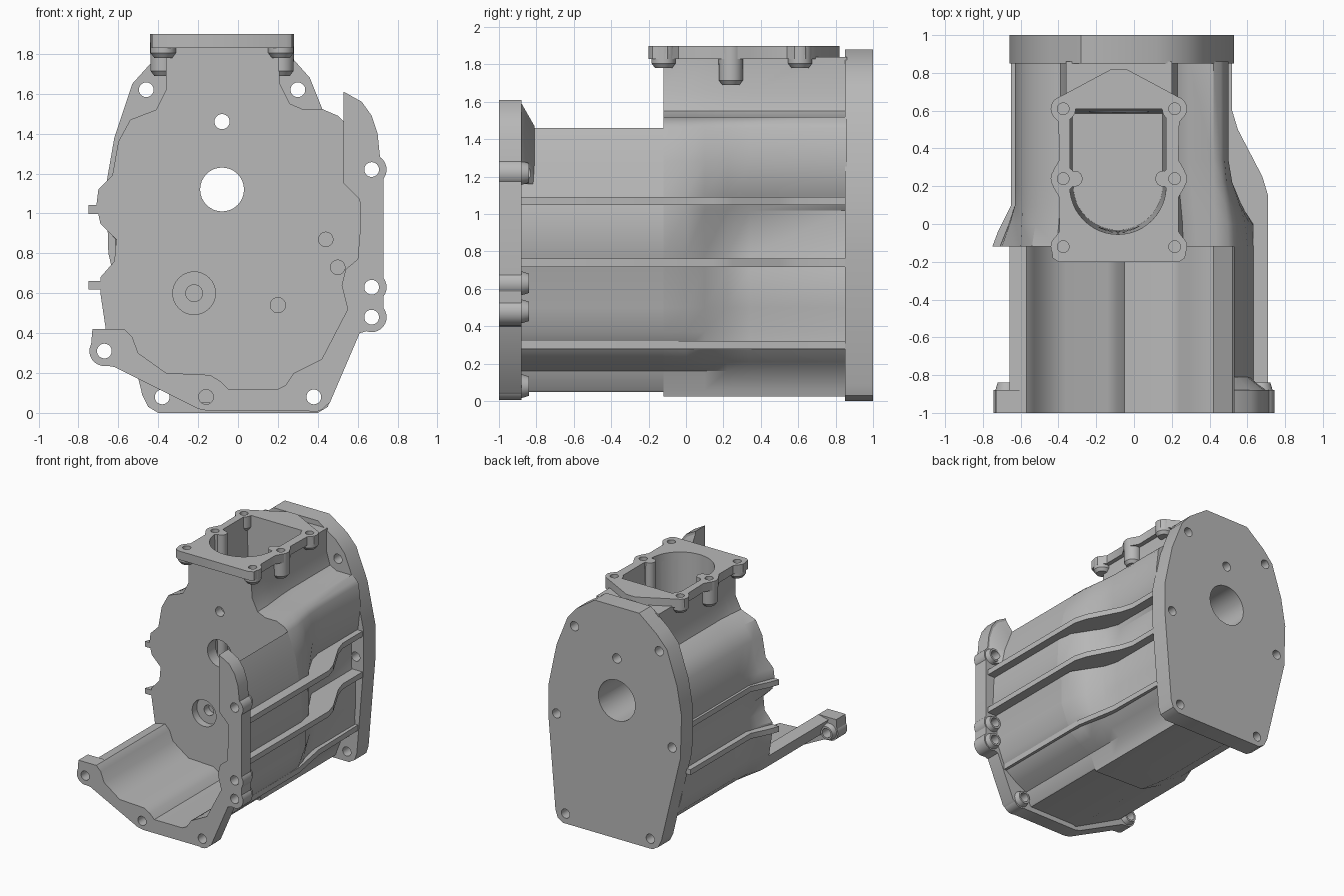
import bpy, bmesh, math

if "Cube" in bpy.data.objects:
    bpy.data.objects.remove(bpy.data.objects["Cube"], do_unlink=True)

metal = bpy.data.materials.new("cast metal grey")
metal.use_nodes = True
GREY = (0.48, 0.48, 0.48, 1)
metal.diffuse_color = GREY
metal.node_tree.nodes["Principled BSDF"].inputs["Base Color"].default_value = GREY


def loft(name, rings):
    """Closed solid through matching rings of 3D points."""
    bm = bmesh.new()
    loops = [[bm.verts.new(p) for p in ring] for ring in rings]
    n = len(loops[0])
    for a, b in zip(loops, loops[1:]):
        for i in range(n):
            j = (i + 1) % n
            bm.faces.new((a[i], a[j], b[j], b[i]))
    bm.faces.new(loops[0])
    bm.faces.new(loops[-1])
    bmesh.ops.recalc_face_normals(bm, faces=bm.faces)
    mesh = bpy.data.meshes.new(name)
    bm.to_mesh(mesh)
    bm.free()
    mesh.materials.append(metal)
    obj = bpy.data.objects.new(name, mesh)
    bpy.context.collection.objects.link(obj)
    return obj


def place(u, v, w, axis):
    return (u, w, v) if axis == "y" else (u, v, w)


def prism(name, pts, start, end, axis="y"):
    return loft(name, [[place(u, v, w, axis) for u, v in pts] for w in (start, end)])


def circle(u, v, r, n=32):
    return [(u + r * math.cos(math.tau * i / n), v + r * math.sin(math.tau * i / n)) for i in range(n)]


def cut(targets, cutter):
    cutter.hide_render = True
    for obj in targets:
        mod = obj.modifiers.new("cut", "BOOLEAN")
        mod.operation, mod.solver, mod.object = "DIFFERENCE", "EXACT", cutter
        bpy.context.view_layer.objects.active = obj
        bpy.ops.object.modifier_apply(modifier=mod.name)
    bpy.data.objects.remove(cutter, do_unlink=True)


def drill(targets, u, v, r, start, end, axis="y"):
    cut(targets, prism("drill", circle(u, v, r), start, end, axis))


# Housing section: front x, height, rear x
SECTION = [
    (-.36, 1.84, -.36), (-.36, 1.62, -.36), (-.41, 1.52, -.39), (-.54, 1.47, -.51),
    (-.6, 1.36, -.59), (-.63, 1.19, -.62), (-.7, 1.12, -.63), (-.71, 1.04, -.63),
    (-.69, .95, -.62), (-.61, .87, -.615), (-.62, .76, -.61), (-.69, .68, -.61),
    (-.69, .6, -.59), (-.66, .4, -.56), (-.6, .27, -.52), (-.45, .19, -.45),
    (-.18, .04, -.22), (.28, .025, .28), (.29, .06, .29), (.33, .16, .33), (.43, .21, .4),
    (.53, .28, .46), (.57, .37, .45), (.62, .5, .46), (.62, .7, .46),
    (.66, .78, .42), (.65, 1.02, .42), (.63, 1.1, .48), (.6, 1.28, .5),
    (.53, 1.46, .48), (.5, 1.49, .46), (.43, 1.52, .42), (.33, 1.52, .29),
    (.26, 1.55, .23), (.21, 1.65, .2), (.2, 1.84, .2)]

# Housing, flared at the front on the left and narrowing to the rear on the right
rings = []
for y, left, right in ((-.12, 0, 0), (0, .6, .1), (.1, 1, .4), (.22, 1, .8), (.34, 1, 1), (.86, 1, 1)):
    rings.append([(a + (b - a) * (left if a < 0 else right), y, z) for a, z, b in SECTION])
body = loft("housing", rings)

# Rear flange
rear = prism("rear_flange", [
    (-.28, 1.88), (.12, 1.88), (.28, 1.77), (.36, 1.68), (.46, 1.43), (.53, 1.1), (.53, .8),
    (.47, .09), (.45, .03), (.4, 0), (-.4, 0), (-.45, .03), (-.48, .09), (-.65, .8), (-.66, 1.15),
    (-.62, 1.38), (-.53, 1.65), (-.44, 1.75)], .85, 1)
for x, z in ((-.46, 1.62), (.3, 1.62), (-.38, .08), (.38, .08), (.46, .87), (-.575, .87)):
    drill([rear], x, z, .037, .7, 1.2)

# Open trough in front of the housing and its front flange
inner = [(.53, 1.15), (.57, 1.11), (.61, 1.07), (.615, .95), (.6, .77), (.54, .72), (.52, .64),
         (.55, .52), (.42, .27), (.28, .2), (.24, .14), (.2, .12), (-.05, .12), (-.09, .16),
         (-.14, .19), (-.36, .2), (-.5, .3), (-.53, .38), (-.57, .42)]
prism("trough", [(x, max(z, .05)) for x, z, _ in SECTION[13:30]] + inner, -.9, -.12)
front = prism("front_flange", [
    (-.73, .42), (-.74, .3), (-.68, .24), (-.62, .23), (-.42, .13), (-.2, .02), (-.15, .01),
    (.4, .01), (.46, .05), (.61, .4), (.72, .43), (.73, .5), (.73, 1.2), (.71, 1.3), (.7, 1.4),
    (.67, 1.49), (.62, 1.56), (.53, 1.61)] + inner, -1, -.88)
horn = [[(.53, 1.61), (.62, 1.56), (.67, 1.49), (.7, 1.4), (.71, 1.3), (.7, 1.16), (.54, 1.16)],
        [(.53, 1.47), (.55, 1.42), (.565, 1.38), (.58, 1.34), (.6, 1.28), (.61, 1.16), (.54, 1.16)]]
web = loft("flange_horn_web", [[(x, y, z) for x, z in pts] for y, pts in zip((-.89, -.81), horn)])
for x, z in ((.67, 1.22), (.67, .63), (.67, .48), (.38, .08), (-.67, .31), (-.16, .08)):
    parts = [front, web]
    if x != -.16:
        parts.append(prism("front_lug", circle(x, z, .075), -1, -.88))
        parts.append(loft("front_lug_spotface", [[(u, y, v) for u, v in circle(x, z, r)]
                                                 for r, y in ((.07, -.9), (.052, -.84))]))
    drill(parts, x, z, .037, -1.2, -.8)

# Side ribs
RIGHT = [(.71, -.9), (.71, .15), (.68, .25), (.55, .5), (.52, .6), (.52, .87)]
LEFT = [(-.75, -.12), (-.72, -.04), (-.65, .1), (-.65, .87)]


def rib(name, path, z, inward):
    pts = path + [(x + inward, y) for x, y in reversed(path)]
    prism(name, pts, z - .022, z + .022, "z")


# The right ribs reach back to the narrower wall behind the bend
for z in (1.07, .74):
    prism("right_rib", RIGHT + [(.42, .87), (.42, .34), (.5, .2), (.63, 0), (.63, -.9)],
          z - .022, z + .022, "z")
rib("right_lower_rib", [(.55, -.9), (.55, 0), (.49, .34), (.48, .87)], .3, -.07)
for z in (1.02, .64):
    rib("left_rib", LEFT, z, .08)

# Top mounting flange, mirrored about its own centre line
CX = -.08
half = [(.04, .82), (.32, .67), (.355, .64), (.355, .58), (.32, .54), (.315, .34), (.35, .28),
        (.35, .2), (.315, .14), (.315, -.04), (.36, -.1), (.35, -.18), (.32, -.2)]
outline = [(CX + x, y) for x, y in half] + [(CX - x, y) for x, y in reversed(half)]
top = prism("top_flange", outline, 1.83, 1.9, "z")

# D-shaped tapering pocket, open at the top
FLOOR = .8
arc = [(-.085 + .255 * math.cos(a), .2 + .255 * math.sin(a))
       for a in (-math.pi * i / 24 for i in range(25))]
pocket = [(-.34, .61), (.17, .61)] + arc
cut([top, body], loft("pocket", [
    [(-.085 + (x + .085) * s, .27 + (y - .27) * s, z) for x, y in pocket]
    for s, z in ((.93, FLOOR), (1, 1.9), (1.01, 2))]))

# Shaft bore, wider at the rear, with pilot bore and blind holes
drill([body], CX, 1.12, .11, -.5, .2)
drill([body, rear], CX, 1.12, .165, .4, 1.2)
drill([body, rear], CX, 1.46, .038, -.5, 1.2)
for x, z, r in ((.44, .87, .036), (.5, .73, .036), (.2, .54, .038), (-.22, .6, .107)):
    drill([body], x, z, r, -.3, -.06)
drill([body], -.22, .6, .042, -.3, 0)

# Bolt bosses under the top flange, and ribs bulging into the pocket
for side in (-1, 1):
    for y, bottom in ((-.12, 1.78), (.24, 1.69), (.61, 1.78)):
        x = CX + side * .295
        boss = loft("top_boss", [[(u, v, z) for u, v in circle(x, y, r)]
                                 for r, z in ((.045, bottom), (.064, bottom + .025), (.066, 1.9))])
        parts = [top, boss, body]
        if y == .24:
            parts.append(prism("pocket_rib", circle(CX + side * .235, y, .042), FLOOR, 1.9, "z"))
        drill(parts, x, y, .031, 1.8, 2, "z")

# Smooth shading with sharp edges kept
bpy.ops.object.select_all(action="DESELECT")
for obj in bpy.context.collection.objects:
    if obj.type == "MESH" and metal.name in obj.data.materials:
        obj.select_set(True)
        bpy.context.view_layer.objects.active = obj
bpy.ops.object.shade_smooth_by_angle(angle=math.radians(35))
